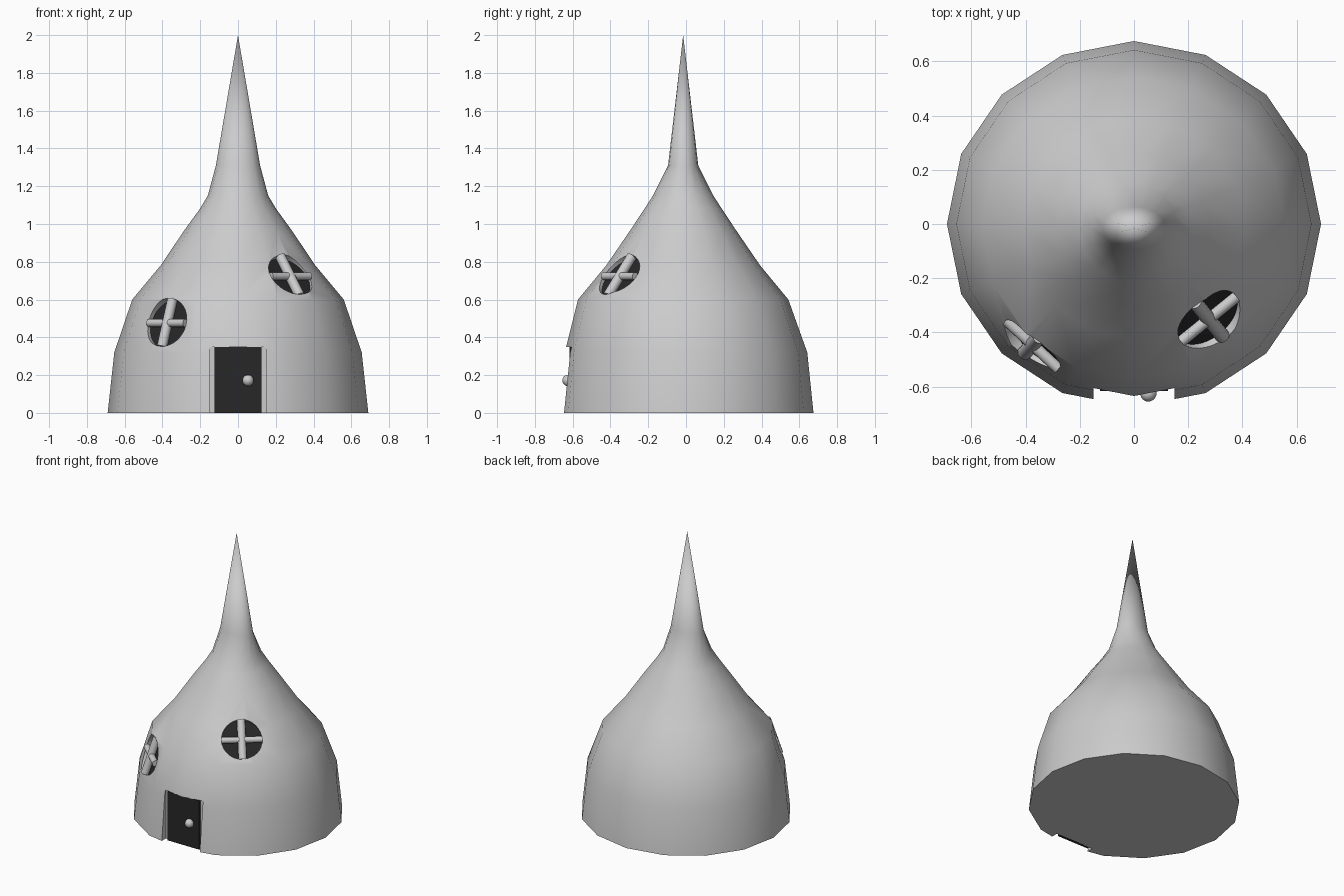
import bpy, bmesh, math
from mathutils import Matrix, Vector

if "Cube" in bpy.data.objects:
    bpy.data.objects.remove(bpy.data.objects["Cube"])

dark = bpy.data.materials.new("dark")
dark.diffuse_color = (0.02, 0.02, 0.02, 1)
dark.use_nodes = True
dark.node_tree.nodes["Principled BSDF"].inputs["Base Color"].default_value = dark.diffuse_color


def add(name, bm, mat=None, angle=60):
    bmesh.ops.recalc_face_normals(bm, faces=bm.faces)
    me = bpy.data.meshes.new(name)
    bm.to_mesh(me)
    bm.free()
    ob = bpy.data.objects.new(name, me)
    bpy.context.collection.objects.link(ob)
    if mat:
        me.materials.append(mat)
    smooth(ob, angle)
    return ob


def smooth(ob, angle):
    bpy.ops.object.select_all(action='DESELECT')
    bpy.context.view_layer.objects.active = ob
    ob.select_set(True)
    bpy.ops.object.shade_smooth_by_angle(angle=math.radians(angle))


def cylinder(name, r, z0, z1, m, mat=None, seg=32):
    bm = bmesh.new()
    bmesh.ops.create_cone(bm, cap_ends=True, segments=seg, radius1=r, radius2=r, depth=z1 - z0,
                          matrix=m @ Matrix.Translation((0, 0, (z0 + z1) / 2)))
    return add(name, bm, mat)


def box(name, lo, hi, mat=None):
    lo, hi = Vector(lo), Vector(hi)
    bm = bmesh.new()
    bmesh.ops.create_cube(bm, size=1, matrix=Matrix.Translation((lo + hi) / 2)
                          @ Matrix.Diagonal((*(hi - lo), 1)))
    return add(name, bm, mat, 30)


def cut(ob, cutter):
    bpy.context.view_layer.objects.active = ob
    mod = ob.modifiers.new("cut", 'BOOLEAN')
    mod.operation, mod.solver, mod.object = 'DIFFERENCE', 'EXACT', cutter
    bpy.ops.object.modifier_apply(modifier=mod.name)
    bpy.data.objects.remove(cutter)


# Sixteen-sided body with pointed spire: z, x radius, y radius, y centre
rings = [(0, .69, .675, 0), (.32, .655, .642, 0), (.60, .56, .557, -.015), (.78, .41, .408, -.015),
         (.97, .282, .278, -.015), (1.08, .202, .205, -.015), (1.15, .16, .16, -.015),
         (1.31, .117, .08, -.015)]
N = 16
bm = bmesh.new()
loops = [[bm.verts.new((rx * math.cos(math.tau * i / N), cy + ry * math.sin(math.tau * i / N), z))
          for i in range(N)] for z, rx, ry, cy in rings]
tip = bm.verts.new((0, -.015, 2))
bm.faces.new(loops[0])
for i in range(N):
    j = (i + 1) % N
    for a, b in zip(loops, loops[1:]):
        bm.faces.new((a[i], a[j], b[j], b[i]))
    bm.faces.new((loops[-1][i], loops[-1][j], tip))
body = add("body", bm)

# Door recess, door and knob
cut(body, box("door_cutter", (-.15, -1, -.2), (.15, -.60, .35)))
box("door", (-.125, -.617, 0), (.125, -.595, .348), dark)
bm = bmesh.new()
bmesh.ops.create_uvsphere(bm, u_segments=24, v_segments=12, radius=.03,
                          matrix=Matrix.Translation((.053, -.625, .172)))
add("door_knob", bm)


# Round windows: recess, dark pane and crossed bars
def window(side, centre, azimuth, tilt):
    a, t = math.radians(azimuth), math.radians(tilt)
    n = Vector((math.cos(a) * math.cos(t), math.sin(a) * math.cos(t), math.sin(t)))
    m = Matrix.Translation(centre) @ n.to_track_quat('Z', 'Y').to_matrix().to_4x4()
    cut(body, cylinder("cutter", .132, -.015, .3, m))
    cylinder(side + "_window_pane", .132, -.016, .0, m, dark)
    front = m @ Matrix.Translation((0, 0, .018))
    cylinder(side + "_window_upright_bar", .027, -.132, .132,
             front @ Matrix.Rotation(math.radians(90), 4, 'X'), seg=16)
    cylinder(side + "_window_cross_bar", .021, -.132, .132,
             front @ Matrix.Rotation(math.radians(90), 4, 'Y'), seg=16)


window("left", (-.363, -.432, .47), 227, 18)
window("right", (.267, -.34, .712), 309, 38)
smooth(body, 60)
